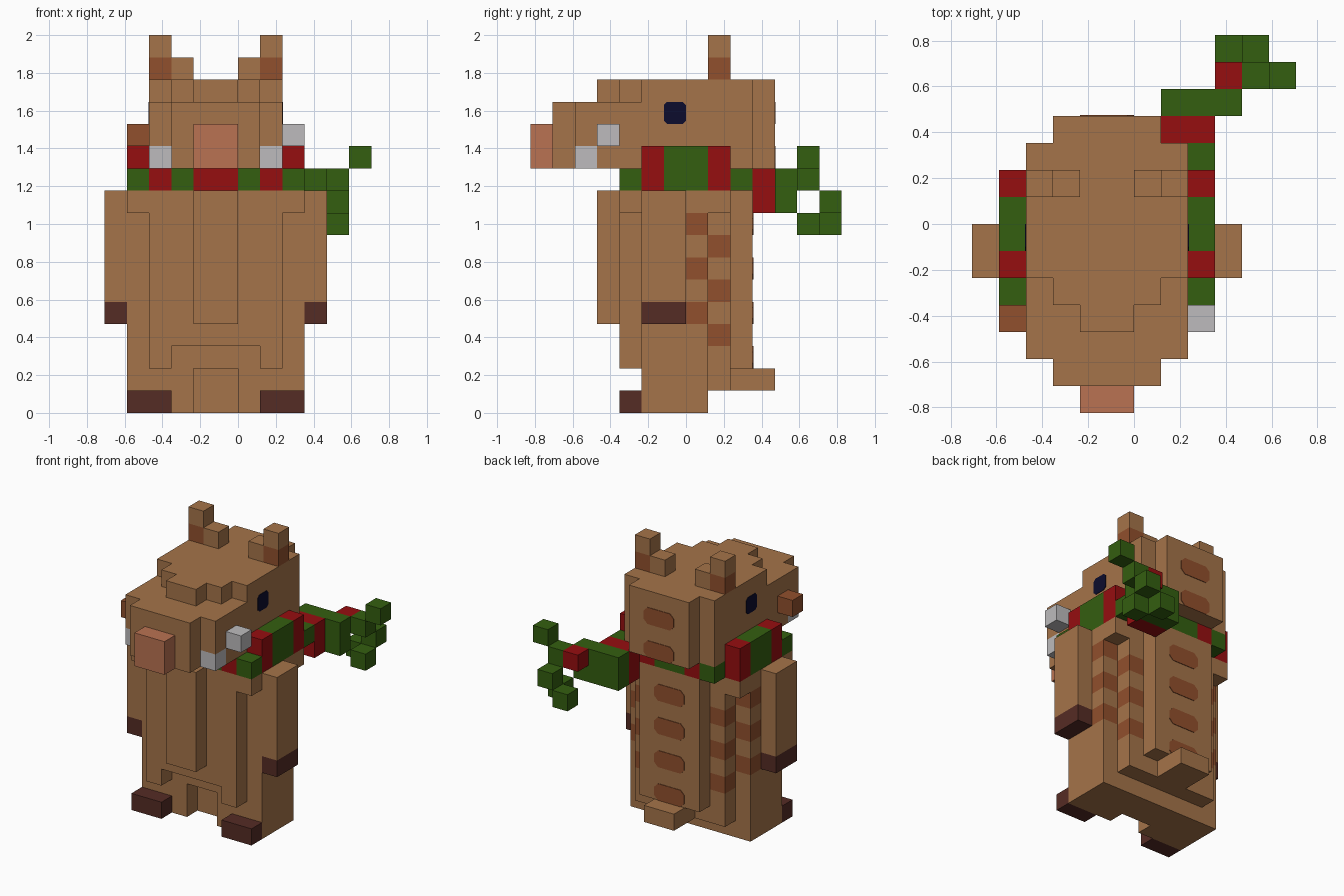
import bpy, bmesh
from mathutils import Vector

if "Cube" in bpy.data.objects:
    bpy.data.objects.remove(bpy.data.objects["Cube"], do_unlink=True)

U = 2 / 17          # edge length of one block
AXIS = -1           # the animal's mirror plane, in blocks

COLOURS = {
    "tan": (0.376, 0.174, 0.067),
    "brown": (0.283, 0.080, 0.026),
    "dark_brown": (0.091, 0.025, 0.018),
    "green": (0.034, 0.114, 0.005),
    "red": (0.305, 0.0044, 0.005),
    "light_grey": (0.51, 0.50, 0.51),
    "pink": (0.491, 0.171, 0.084),
    "navy": (0.0037, 0.0037, 0.026),
}
MATS = {}
for name, rgb in COLOURS.items():
    m = bpy.data.materials.new(name)
    m.use_nodes = True
    m.diffuse_color = (*rgb, 1)
    m.node_tree.nodes["Principled BSDF"].inputs["Base Color"].default_value = (*rgb, 1)
    MATS[name] = m


def finish(name, bm, colours):
    bmesh.ops.recalc_face_normals(bm, faces=bm.faces)
    mesh = bpy.data.meshes.new(name)
    bm.to_mesh(mesh)
    bm.free()
    for c in colours:
        mesh.materials.append(MATS[c])
    ob = bpy.data.objects.new(name, mesh)
    bpy.context.collection.objects.link(ob)
    return ob


def flip(b):
    """Mirror a box (x0, x1, ...) across the animal's middle."""
    return (2 * AXIS - b[1], 2 * AXIS - b[0], *b[2:])


def both(*boxes):
    return [v for b in boxes for v in (b, flip(b))]


def blocks(name, boxes):
    """Fill boxes (x0,x1,y0,y1,z0,z1,colour) in order; later ones repaint, None carves. Skin the result."""
    cells = {}
    for x0, x1, y0, y1, z0, z1, col in boxes:
        for x in range(x0, x1):
            for y in range(y0, y1):
                for z in range(z0, z1):
                    if col:
                        cells[x, y, z] = col
                    else:
                        cells.pop((x, y, z), None)
    colours = sorted(set(cells.values()))
    bm = bmesh.new()
    verts = {}

    def vert(p):
        if p not in verts:
            verts[p] = bm.verts.new(Vector(p) * U)
        return verts[p]

    for cell, col in cells.items():
        for a in range(3):
            for side in (0, 1):
                n = list(cell)
                n[a] += 2 * side - 1
                if tuple(n) in cells:
                    continue
                ring = []
                for i, j in ((0, 0), (1, 0), (1, 1), (0, 1)):
                    p = list(cell)
                    p[a] += side
                    p[(a + 1) % 3] += i
                    p[(a + 2) % 3] += j
                    ring.append(vert(tuple(p)))
                f = bm.faces.new(ring if side else ring[::-1])
                f.material_index = colours.index(col)
    bmesh.ops.dissolve_limit(bm, angle_limit=0.01, verts=bm.verts, edges=bm.edges,
                             delimit={'MATERIAL'})
    return finish(name, bm, colours)


def plate(name, axis, pos, out, a0, a1, z0, z1, cut, colour):
    """Thin plate with clipped corners on a wall facing `out` along x (axis 0) or y (axis 1)."""
    pts = []
    for a, z, da, dz in ((a0, z0, 1, 1), (a1, z0, -1, 1), (a1, z1, -1, -1), (a0, z1, 1, -1)):
        pair = [(a + da * cut, z), (a, z + dz * cut)]
        pts += pair if da * dz < 0 else pair[::-1]
    bm = bmesh.new()
    ring = [bm.verts.new(Vector((pos, a, z) if axis == 0 else (a, pos, z)) * U) for a, z in pts]
    face = bm.faces.new(ring)
    ext = bmesh.ops.extrude_face_region(bm, geom=[face])
    step = Vector((out, 0, 0) if axis == 0 else (0, out, 0)) * 0.004
    bmesh.ops.translate(bm, vec=step,
                        verts=[e for e in ext["geom"] if isinstance(e, bmesh.types.BMVert)])
    finish(name, bm, [colour])


# Body: stepped trunk, shoulders, leg gap and staggered side stripes
body = [
    (-5, 3, -2, 1, 0, 10, "tan"),
    (-2, 0, -2, -1, 0, 2, None),       # gap between the legs
    (-4, 2, -3, -2, 2, 10, "tan"),     # chest step
    (-3, 1, -3, -2, 2, 3, None),
    (-5, 3, -3, -2, 9, 10, "tan"),
    (-2, 0, -4, -3, 4, 10, "tan"),     # belly ridge
    (-4, 2, 1, 2, 1, 10, "tan"),       # back step
    (-5, 3, 1, 2, 9, 10, "tan"),
    (-3, 1, 2, 3, 2, 10, "tan"),       # back ridge
]
for z in (4, 6, 8):
    body += both((2, 3, 0, 1, z, z + 1, "brown"), (1, 2, 1, 2, z - 1, z, "brown"))
blocks("body", body)
blocks("tail", [(-2, 0, 2, 4, 1, 2, "tan")])

# Limbs
for side, f in (("left", lambda b: b), ("right", flip)):
    blocks(side + "_arm", [f((3, 4, -2, 0, 5, 10, "tan")), f((3, 4, -2, 0, 4, 5, "dark_brown"))])
    blocks(side + "_foot", [f((1, 3, -3, -2, 0, 1, "dark_brown"))])
    blocks(side + "_ear", [f((1, 2, 1, 2, 15, 17, "tan")), f((0, 1, 1, 2, 15, 16, "tan")),
                           f((1, 2, 1, 2, 15, 16, "brown"))])

# Head: stepped crown, muzzle and nape
blocks("head", [
    (-4, 2, -5, 3, 11, 14, "tan"),
    (-3, 1, -6, -5, 11, 14, "tan"),
    (-4, 2, -2, 3, 14, 15, "tan"),
    (-3, 1, -3, -2, 14, 15, "tan"),
    (-2, 0, -4, -3, 14, 15, "tan"),
    (-3, 1, 3, 4, 11, 15, "tan"),
] + both((1, 2, -5, -4, 11, 12, None)))
blocks("nose", [(-2, 0, -7, -6, 11, 13, "pink")])
blocks("left_tusk", [(1, 2, -5, -4, 11, 12, "light_grey"), (2, 3, -4, -3, 12, 13, "light_grey")])
blocks("right_tusk", [(-4, -3, -5, -4, 11, 12, "light_grey"), (-5, -4, -4, -3, 12, 13, "brown")])
plate("left_eye", 0, 2, 1, -1, 0, 13, 14, 0.15, "navy")
plate("right_eye", 0, -4, -1, -1, 0, 13, 14, 0.15, "navy")

# Stripes down the back of the body and head
for i, z in enumerate((2, 4, 6, 8)):
    plate(f"back_stripe_{i + 1}", 1, 3, 1, -2, 0, z, z + 1, 0.25, "brown")
for i, z in enumerate((11, 13)):
    plate(f"head_stripe_{i + 1}", 1, 4, 1, -2, 0, z, z + 1, 0.25, "brown")

# Scarf: banded ring round the neck
blocks("scarf_ring", [
    (-4, 2, -3, 3, 10, 11, "green"),
    (-2, 0, -3, -2, 10, 11, "red"),
    (2, 3, 2, 3, 10, 11, "green"),
] + both(
    (1, 2, -3, -2, 10, 11, "red"),
    (0, 1, 2, 3, 10, 11, "red"),
    (2, 3, -3, -2, 10, 11, "green"),
    (2, 3, -2, 2, 10, 12, "green"),
    (2, 3, -2, -1, 10, 12, "red"),
    (2, 3, 1, 2, 10, 12, "red"),
))

# Scarf end blowing out behind with a ragged fringe
blocks("scarf_end", [
    (1, 3, 3, 4, 9, 11, "red"),
    (1, 4, 4, 5, 9, 11, "green"),
    (3, 4, 5, 6, 10, 11, "red"),
    (4, 5, 5, 6, 10, 11, "green"),
    (5, 6, 5, 6, 11, 12, "green"),
    (4, 5, 6, 7, 9, 10, "green"),
    (3, 4, 6, 7, 8, 9, "green"),
    (4, 5, 5, 6, 8, 9, "green"),
])
